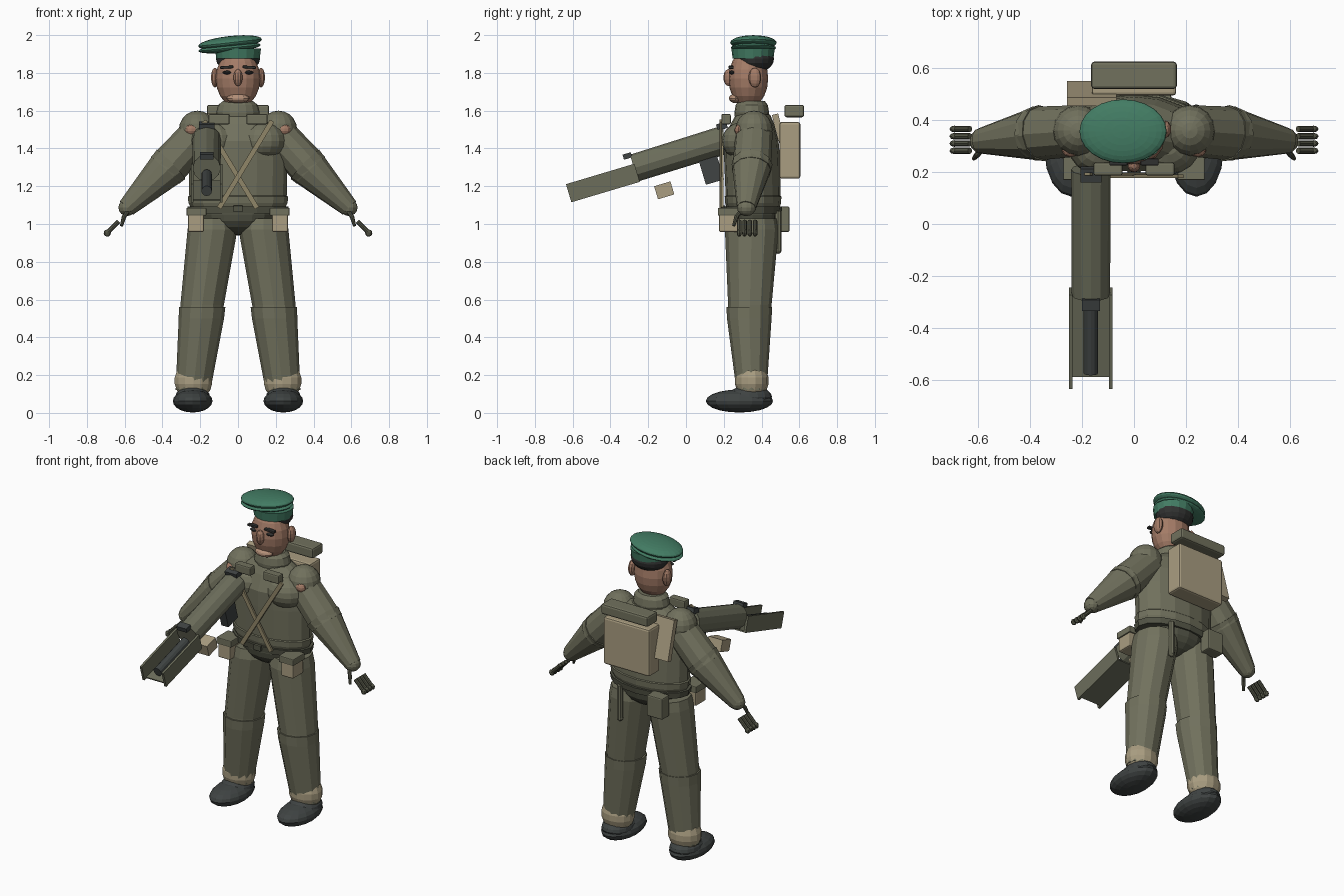
import bpy, bmesh, math
from mathutils import Matrix, Vector

if "Cube" in bpy.data.objects:
    bpy.data.objects.remove(bpy.data.objects["Cube"])


def colour(name, r, g, b):
    m = bpy.data.materials.new(name)
    m.use_nodes = True
    m.diffuse_color = (r, g, b, 1)
    m.node_tree.nodes["Principled BSDF"].inputs["Base Color"].default_value = (r, g, b, 1)
    return m


OLIVE = colour("olive cloth", .165, .165, .11)
DARK = colour("dark olive", .085, .088, .06)
GUN = colour("gun green", .15, .155, .105)
TAN = colour("tan canvas", .4, .34, .22)
STRAP = colour("khaki strap", .28, .24, .14)
SKIN = colour("skin", .37, .2, .135)
LIP = colour("pale skin", .46, .28, .19)
GREEN = colour("cap green", .055, .2, .125)
BLACK = colour("boot black", .05, .057, .056)
HAIR = colour("dark hair", .03, .031, .03)


def finish(name, bm, mat):
    bmesh.ops.recalc_face_normals(bm, faces=bm.faces)
    mesh = bpy.data.meshes.new(name)
    bm.to_mesh(mesh)
    bm.free()
    mesh.materials.append(mat)
    ob = bpy.data.objects.new(name, mesh)
    bpy.context.collection.objects.link(ob)
    return ob


def place(at, size, rx=0, ry=0):
    rot = Matrix.Rotation(ry, 4, 'Y') @ Matrix.Rotation(rx, 4, 'X')
    return Matrix.Translation(at) @ rot @ Matrix.Diagonal((*size, 1))


def ball(name, at, radii, mat, rx=0, ry=0, segs=16):
    bm = bmesh.new()
    bmesh.ops.create_uvsphere(bm, u_segments=segs, v_segments=segs // 2 + 2, radius=1,
                              matrix=place(at, radii, rx, ry))
    return finish(name, bm, mat)


def box(name, at, size, mat, rx=0, ry=0, bevel=0):
    bm = bmesh.new()
    bmesh.ops.create_cube(bm, size=1, matrix=place(at, size, rx, ry))
    ob = finish(name, bm, mat)
    if bevel:
        mod = ob.modifiers.new("soft edges", 'BEVEL')
        mod.width, mod.segments = bevel, 2
    return ob


def limb(name, a, b, ra, rb, mat, sides=12):
    a, b = Vector(a), Vector(b)
    d = b - a
    m = Matrix.Translation((a + b) / 2) @ d.to_track_quat('Z', 'Y').to_matrix().to_4x4()
    bm = bmesh.new()
    bmesh.ops.create_cone(bm, cap_ends=True, segments=sides, radius1=ra, radius2=rb,
                          depth=d.length, matrix=m)
    return finish(name, bm, mat)


def loft(name, rings, mat, sides=16):
    """Stack of horizontal ellipses: x, y, z, x radius, y radius."""
    bm = bmesh.new()
    loops = []
    for x, y, z, rx, ry in rings:
        angles = [math.tau * i / sides for i in range(sides)]
        loops.append([bm.verts.new((x + rx * math.cos(t), y + ry * math.sin(t), z)) for t in angles])
    for low, high in zip(loops, loops[1:]):
        for i in range(sides):
            j = (i + 1) % sides
            bm.faces.new((low[i], low[j], high[j], high[i]))
    bm.faces.new(loops[0])
    bm.faces.new(loops[-1])
    return finish(name, bm, mat)


# Torso, collar and belt
loft("torso", [(0, .355, 1.08, .245, .138), (0, .355, 1.11, .262, .148), (0, .355, 1.145, .266, .15),
               (0, .355, 1.15, .258, .145), (0, .35, 1.34, .262, .148), (0, .345, 1.44, .25, .145),
               (0, .352, 1.53, .2, .115), (0, .355, 1.58, .12, .09)], OLIVE)
loft("collar", [(0, .35, 1.55, .1, .09), (0, .348, 1.59, .115, .092),
                (0, .348, 1.63, .105, .085), (0, .348, 1.65, .08, .07)], OLIVE)
ball("pelvis", (0, .352, 1.05), (.2, .145, .11), DARK)
loft("belt", [(0, .355, 1.055, .262, .15), (0, .355, 1.092, .268, .155)], DARK)
box("belt_buckle", (0, .2, 1.08), (.05, .02, .035), DARK, bevel=.004)

# Head
ball("head", (0, .33, 1.77), (.118, .105, .155), SKIN)
ball("nose", (0, .225, 1.775), (.025, .027, .045), SKIN, segs=10)
ball("mouth", (0, .262, 1.665), (.06, .035, .025), LIP, segs=12)
ball("hair", (0, .366, 1.875), (.117, .1, .075), HAIR)

# Cap
loft("cap_band", [(0, .355, 1.875, .115, .108), (0, .355, 1.93, .122, .115)], GREEN)
ball("cap_brim", (-.045, .357, 1.932), (.166, .12, .024), GREEN, ry=-.1, segs=20)
ball("cap_crown", (-.042, .357, 1.96), (.169, .123, .035), GREEN, ry=-.11, segs=24)

for side, s in (("left", 1), ("right", -1)):
    # Face details
    ball(side + "_ear", (s * .122, .365, 1.775), (.022, .034, .052), SKIN, segs=10)
    ball(side + "_eye", (s * .057, .243, 1.802), (.026, .016, .01), HAIR, segs=10)
    box(side + "_eyebrow", (s * .06, .239, 1.83), (.07, .026, .014), HAIR, ry=s * .06, bevel=.004)

    # Chest and shoulders
    ball(side + "_chest", (s * .13, .3, 1.44), (.125, .11, .1), OLIVE)
    box(side + "_chest_pocket", (s * .1, .212, 1.555), (.112, .05, .055), OLIVE, bevel=.008)
    ball(side + "_shoulder", (s * .215, .36, 1.5), (.098, .098, .1), OLIVE)
    ball(side + "_skin_patch", (s * .245, .287, 1.498), (.035, .03, .03), SKIN, segs=10)

    # Arm
    limb(side + "_upper_arm", (s * .2, .36, 1.485), (s * .385, .348, 1.285), .098, .104, OLIVE)
    limb(side + "_forearm", (s * .355, .35, 1.315), (s * .59, .32, 1.085), .109, .05, OLIVE)
    ball(side + "_cuff", (s * .587, .32, 1.087), (.046, .05, .045), OLIVE, segs=12)

    # Hand
    limb(side + "_thumb_base", (s * .575, .3, 1.08), (s * .605, .265, 1.035), .012, .011, DARK, 8)
    limb(side + "_thumb_tip", (s * .603, .268, 1.04), (s * .617, .252, .99), .012, .008, DARK, 8)
    for i in range(4):
        y = .282 + .028 * i
        limb("%s_finger_%d" % (side, i + 1), (s * .632, y, 1.015), (s * .69, y, .955), .012, .012, DARK, 8)
        ball("%s_fingertip_%d" % (side, i + 1), (s * .692, y, .952), (.019, .013, .019), DARK, segs=8)

    # Leg
    loft(side + "_thigh", [(s * .195, .335, .52, .112, .113), (s * .19, .338, .57, .115, .115),
                           (s * .135, .348, .97, .132, .142), (s * .135, .35, 1.03, .12, .13)], OLIVE, 12)
    loft(side + "_shin", [(s * .238, .347, .12, .092, .08), (s * .194, .335, .5, .12, .118),
                          (s * .19, .335, .56, .123, .121)], OLIVE, 12)
    ball(side + "_gaiter", (s * .236, .348, .17), (.103, .09, .105), TAN, segs=14)

    # Boot
    ball(side + "_boot", (s * .24, .283, .063), (.105, .178, .061), BLACK)
    ball(side + "_boot_upper", (s * .24, .335, .085), (.092, .12, .058), BLACK)

    # Front pouch with flap
    box(side + "_pouch", (s * .223, .228, 1.005), (.085, .105, .095), TAN, bevel=.008)
    box(side + "_pouch_flap", (s * .22, .228, 1.065), (.105, .118, .042), OLIVE, bevel=.005)

    # Crossed chest straps
    lean = math.atan2(.28, .46)
    box(side + "_cross_strap", (s * .04, .188 - s * .004, 1.315), (.026, .012, .54), STRAP, ry=s * lean)

# Rear belt gear
box("rear_pouch", (-.16, .51, 1.025), (.11, .075, .135), OLIVE, bevel=.008)
limb("tool_handle", (.125, .487, .855), (.125, .487, 1.07), .018, .018, OLIVE, 8)
ball("tool_handle_end", (.125, .487, .86), (.02, .018, .018), OLIVE, segs=8)

# Backpack
box("backpack", (0, .55, 1.39), (.325, .11, .3), TAN, bevel=.012)
box("bedroll", (0, .573, 1.598), (.33, .105, .066), OLIVE, bevel=.012)
box("side_pack", (-.163, .503, 1.46), (.19, .034, .25), TAN, rx=.26)

# Gun: tilted so the muzzle points forward and down
GX, TILT = -.166, .29


def gun_box(name, dx, along, up, size, mat):
    c, s = math.cos(TILT), math.sin(TILT)
    at = (GX + dx, -.44 + along * c - up * s, 1.217 + along * s + up * c)
    return box(name, at, size, mat, rx=TILT)


limb("gun_body", (GX, .21, 1.447), (GX, -.275, 1.296), .076, .074, GUN, 12)
gun_box("gun_trough_floor", 0, .01, -.046, (.15, .355, .008), GUN)
for side, s in (("left", 1), ("right", -1)):
    gun_box("gun_trough_%s_wall" % side, s * .077, 0, 0, (.014, .378, .1), GUN)
limb("gun_barrel", (GX, -.575, 1.175), (GX, -.29, 1.262), .028, .028, BLACK, 12)
gun_box("gun_front_sight", 0, .165, .1, (.07, .045, .028), BLACK)
gun_box("gun_rear_sight", 0, .69, .108, (.082, .055, .035), BLACK)
gun_box("gun_grip", 0, .57, -.1, (.05, .1, .13), BLACK)
gun_box("gun_magazine", .015, .3, -.13, (.1, .09, .072), TAN)
